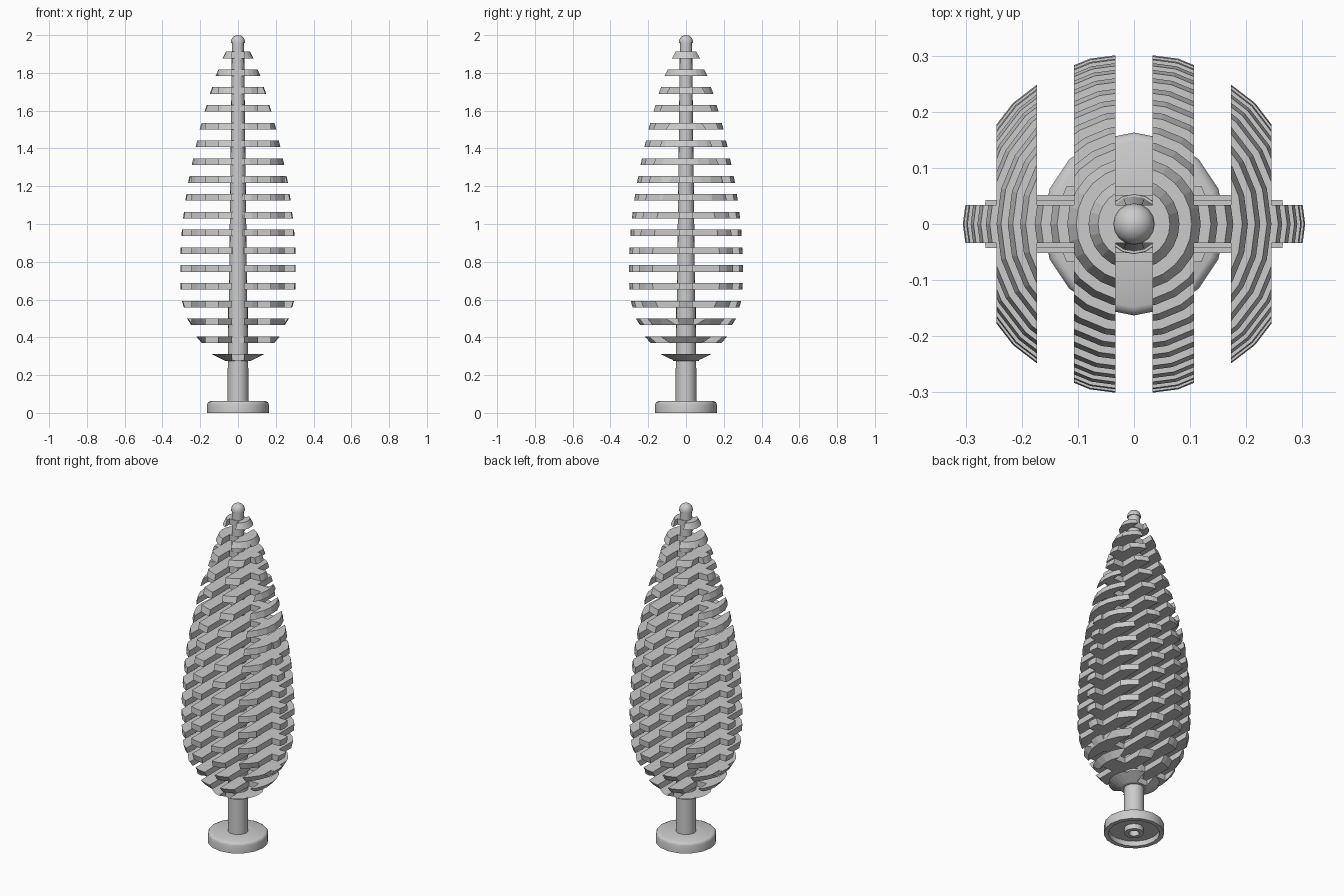
import bpy, bmesh, math
from mathutils import Vector

cube = bpy.data.objects.get("Cube")
if cube:
    bpy.data.objects.remove(cube, do_unlink=True)

grey = bpy.data.materials.new("light grey")
grey.use_nodes = True
COLOUR = (0.6, 0.6, 0.6, 1)
grey.diffuse_color = COLOUR
grey.node_tree.nodes["Principled BSDF"].inputs["Base Color"].default_value = COLOUR


def finish(bm, name, smooth_angle=None):
    bmesh.ops.recalc_face_normals(bm, faces=bm.faces)
    mesh = bpy.data.meshes.new(name)
    bm.to_mesh(mesh)
    bm.free()
    mesh.materials.append(grey)
    obj = bpy.data.objects.new(name, mesh)
    bpy.context.collection.objects.link(obj)
    if smooth_angle:
        bpy.ops.object.select_all(action='DESELECT')
        obj.select_set(True)
        bpy.context.view_layer.objects.active = obj
        bpy.ops.object.shade_smooth_by_angle(angle=math.radians(smooth_angle))
    return obj


def lathe(name, profile, sides, smooth_angle):
    """Spin an (r, z) profile about the z axis."""
    bm = bmesh.new()
    verts = [bm.verts.new((r, 0, z)) for r, z in profile]
    edges = [bm.edges.new(pair) for pair in zip(verts, verts[1:])]
    bmesh.ops.spin(bm, geom=verts + edges, cent=(0, 0, 0), axis=(0, 0, 1),
                   angle=math.tau, steps=sides)
    bmesh.ops.remove_doubles(bm, verts=bm.verts, dist=0.0005)
    return finish(bm, name, smooth_angle)


def cut(bm, co, normal):
    """Remove everything on the normal side of a plane and cap the cut."""
    geom = bm.verts[:] + bm.edges[:] + bm.faces[:]
    res = bmesh.ops.bisect_plane(bm, geom=geom, dist=1e-5, plane_co=co,
                                 plane_no=normal, clear_outer=True)
    edges = [e for e in res["geom_cut"]
             if isinstance(e, bmesh.types.BMEdge) and e.is_valid and e.is_boundary]
    if edges:
        bmesh.ops.holes_fill(bm, edges=edges, sides=0)


def add_slice(target, r_low, r_top, z, x_range, y_half):
    """Add the part of a round tier inside a rectangular footprint."""
    bm = bmesh.new()
    bmesh.ops.create_cone(bm, cap_ends=True, segments=24, radius1=r_low,
                          radius2=r_top, depth=THICK)
    bmesh.ops.translate(bm, verts=bm.verts, vec=(0, 0, z + THICK / 2))
    for co, normal in (((x_range[0], 0, 0), (-1, 0, 0)), ((x_range[1], 0, 0), (1, 0, 0)),
                       ((0, -y_half, 0), (0, -1, 0)), ((0, y_half, 0), (0, 1, 0))):
        if bm.faces:
            cut(bm, Vector(co), Vector(normal))
    part = bpy.data.meshes.new("part")
    bm.to_mesh(part)
    bm.free()
    target.from_mesh(part)
    bpy.data.meshes.remove(part)


# Hollow foot with a raised rim and a central socket
lathe("foot", [(0, .03), (.028, .03), (.028, 0), (.052, 0), (.052, .03), (.138, .03),
               (.138, 0), (.163, 0), (.163, .045), (.159, .057), (.148, .062), (.04, .062)],
      16, 50)

# Tapering trunk with a collar below the foliage, and a rounded tip
lathe("trunk", [(0, .05), (.055, .05), (.053, .56), (.049, .56), (.032, 1.965), (0, 1.965)], 16, 40)
lathe("tip", [(0, 1.957), (.037, 1.957)] +
      [(.037 * math.cos(a), 1.963 + .037 * math.sin(a))
       for a in (math.radians(d) for d in range(0, 91, 15))], 16, 40)

# Foliage tiers, each a set of parallel slats joined by a bridge
THICK = 0.035
PITCH = 0.0942
SLATS = [(-.245, -.173), (-.107, -.033), (.033, .107), (.173, .245)]
GAPS = [(-.5, -.245), (-.173, -.107), (-.033, .033), (.107, .173), (.245, .5)]
RADII = [(.07, .138), (.192, .222), (.247, .27), (.287, .297), (.303, .305), (.305, .305),
         (.305, .303), (.299, .297), (.291, .286), (.279, .273), (.264, .257), (.245, .237),
         (.225, .216), (.203, .193), (.177, .166), (.149, .137), (.119, .103), (.081, .064)]
BRIDGE = {0: .068, 1: .052, 2: .043}

for i, (r_low, r_top) in enumerate(RADII):
    bm = bmesh.new()
    z = 0.276 + i * PITCH
    for span in SLATS:
        add_slice(bm, r_low, r_top, z, span, 0.5)
    for span in GAPS:
        add_slice(bm, r_low, r_top, z, span, BRIDGE.get(i, .034))
    finish(bm, f"foliage_tier_{i + 1}")
